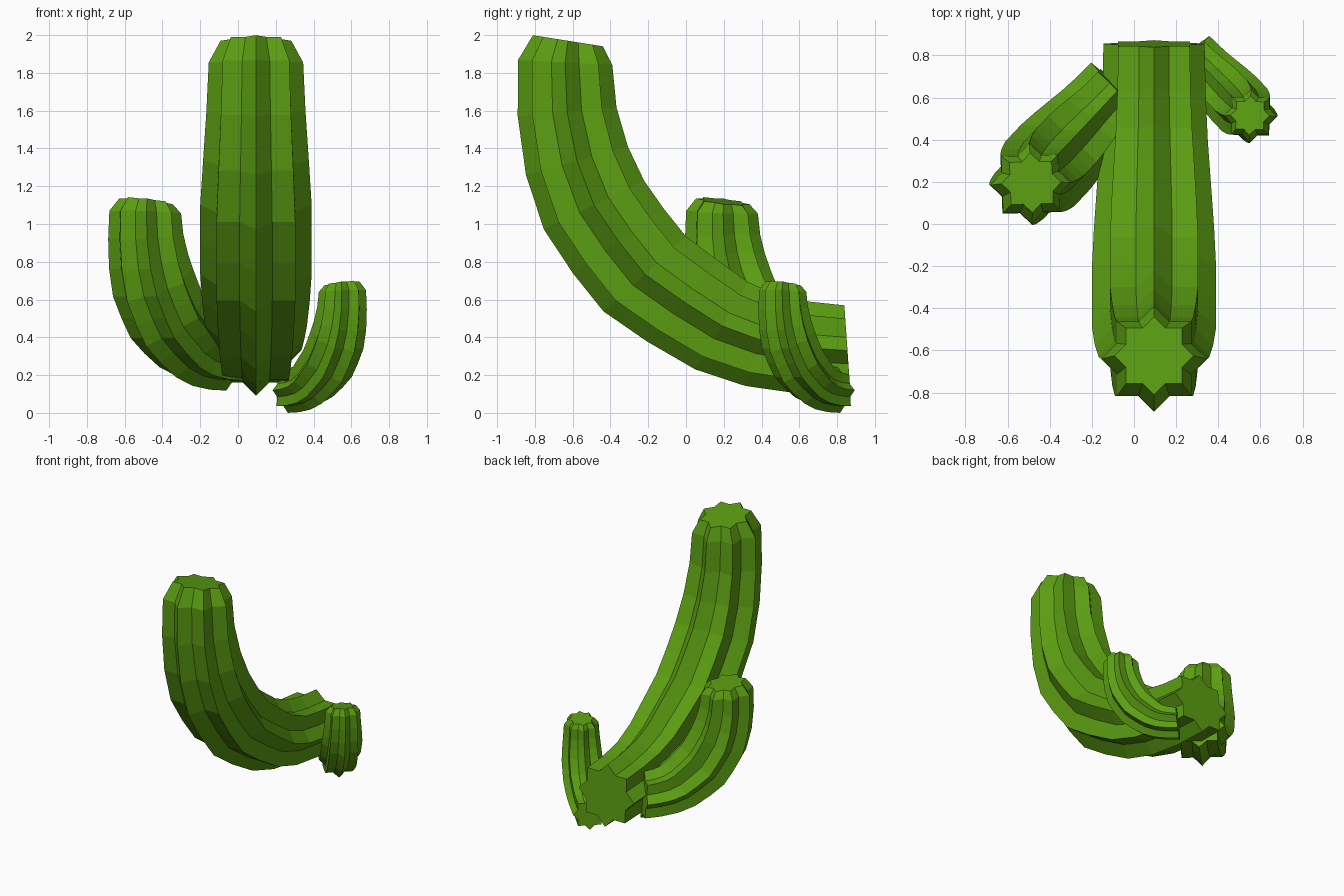
import bpy, bmesh, math
from mathutils import Vector

if "Cube" in bpy.data.objects:
    bpy.data.objects.remove(bpy.data.objects["Cube"])

green = bpy.data.materials.new("cactus_green")
green.diffuse_color = (0.105, 0.34, 0.006, 1)
green.use_nodes = True
green.node_tree.nodes["Principled BSDF"].inputs["Base Color"].default_value = green.diffuse_color

# Shared bend: (forward fraction, height fraction, relative radius, tilt in degrees)
BEND = [
    (0.00, 0.00, 0.96, -4), (0.16, 0.01, 0.98, 6), (0.31, 0.033, 1.02, 19),
    (0.45, 0.08, 1.08, 31), (0.59, 0.16, 1.14, 41), (0.725, 0.247, 1.18, 48),
    (0.82, 0.354, 1.18, 55), (0.907, 0.47, 1.18, 64), (0.968, 0.613, 1.12, 74.5),
    (1.003, 0.771, 1.05, 85), (1.01, 0.93, 1.0, 93), (1.0, 1.0, 0.75, 99),
]
RIBS = 8
VALLEY = 0.765  # valley radius relative to rib radius


def ribbed_stem(name, base, tip, radius):
    """Star-section stem bending from a horizontal start at base to an upright tip."""
    base, tip = Vector(base), Vector(tip)
    run = Vector((tip.x - base.x, tip.y - base.y, 0))
    rise = tip.z - base.z
    ahead = run.normalized()
    up = Vector((0, 0, 1))
    side = ahead.cross(up)
    bm = bmesh.new()
    rings = []
    for u, w, r, tilt in BEND:
        a = math.radians(tilt)
        normal = up * math.cos(a) - ahead * math.sin(a)
        centre = base + run * u + up * rise * w
        ring = []
        for i in range(RIBS * 2):
            t = math.pi * i / RIBS
            rr = radius * r * (VALLEY if i % 2 else 1)
            ring.append(bm.verts.new(centre + (normal * math.cos(t) + side * math.sin(t)) * rr))
        rings.append(ring)
    n = RIBS * 2
    for lo, hi in zip(rings, rings[1:]):
        for i in range(n):
            j = (i + 1) % n
            bm.faces.new((lo[i], lo[j], hi[j], hi[i]))
    # flat star caps at both ends
    bm.faces.new(rings[0][::-1])
    bm.faces.new(rings[-1])
    bmesh.ops.recalc_face_normals(bm, faces=bm.faces[:])
    mesh = bpy.data.meshes.new(name)
    bm.to_mesh(mesh)
    bm.free()
    mesh.materials.append(green)
    bpy.context.collection.objects.link(bpy.data.objects.new(name, mesh))


# Large trunk and two smaller side arms
ribbed_stem("main_stem", (0.095, 0.855, 0.33), (0.095, -0.625, 1.97), 0.25)
ribbed_stem("left_arm", (-0.07, 0.64, 0.30), (-0.487, 0.195, 1.12), 0.19)
ribbed_stem("right_arm", (0.27, 0.81, 0.12), (0.55, 0.515, 0.685), 0.125)
